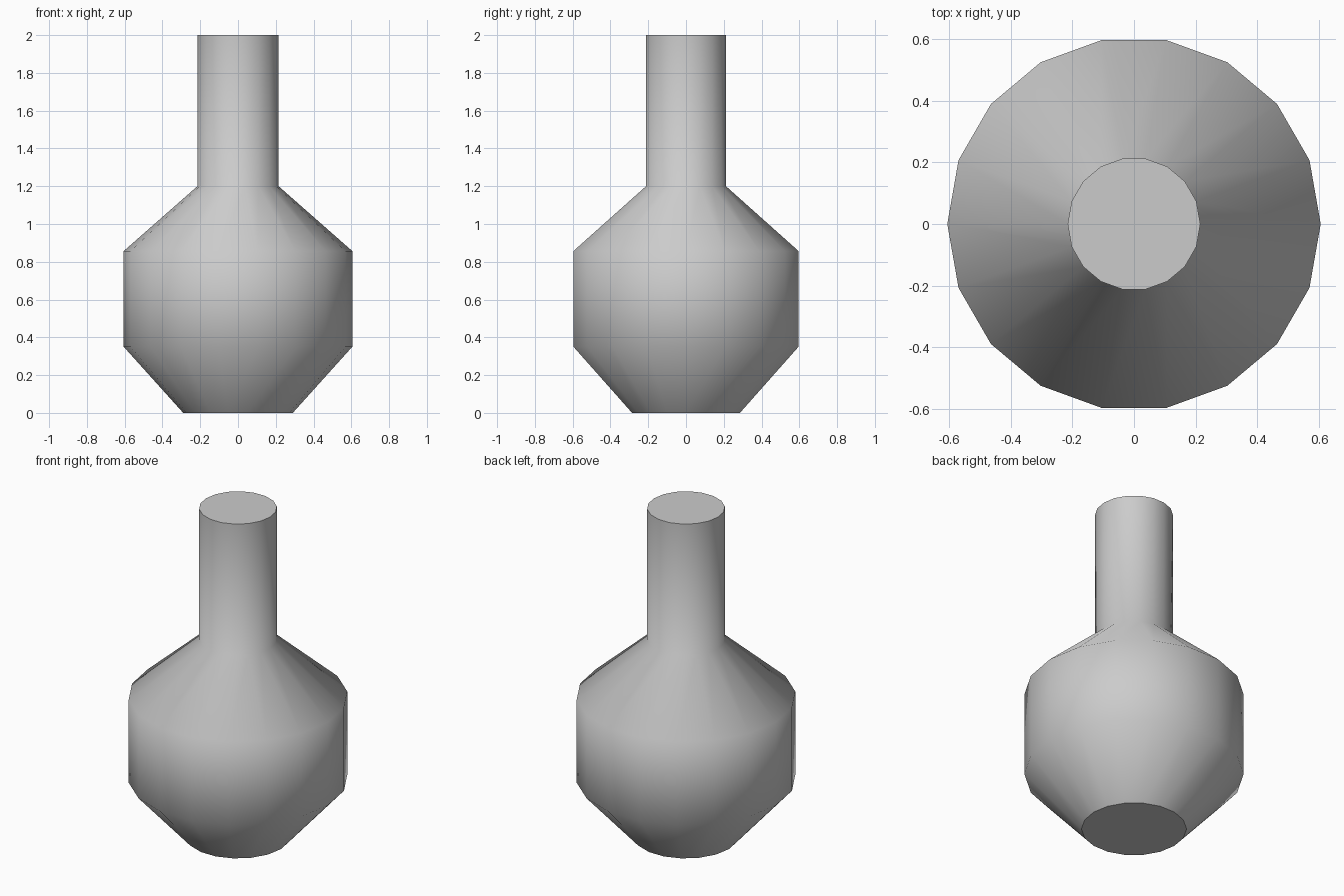
import bpy, bmesh
from math import cos, sin, tau

if "Cube" in bpy.data.objects:
    bpy.data.objects.remove(bpy.data.objects["Cube"])

SIDES = 18
# Flask outline as (radius, height): base, belly, shoulder, neck
PROFILE = [(0.29, 0.0), (0.605, 0.35), (0.605, 0.857), (0.215, 1.2), (0.215, 2.0)]

bm = bmesh.new()
rings = [[bm.verts.new((r * cos(tau * i / SIDES), r * sin(tau * i / SIDES), z))
          for i in range(SIDES)] for r, z in PROFILE]

# Smooth-shaded walls
for low, high in zip(rings, rings[1:]):
    for i in range(SIDES):
        j = (i + 1) % SIDES
        bm.faces.new((low[i], low[j], high[j], high[i])).smooth = True

# Flat caps with sharp rims
for ring in (rings[0][::-1], rings[-1]):
    cap = bm.faces.new(ring)
    cap.smooth = False
    for edge in cap.edges:
        edge.smooth = False

mesh = bpy.data.meshes.new("flask")
bm.to_mesh(mesh)
bm.free()
bpy.context.collection.objects.link(bpy.data.objects.new("flask", mesh))
